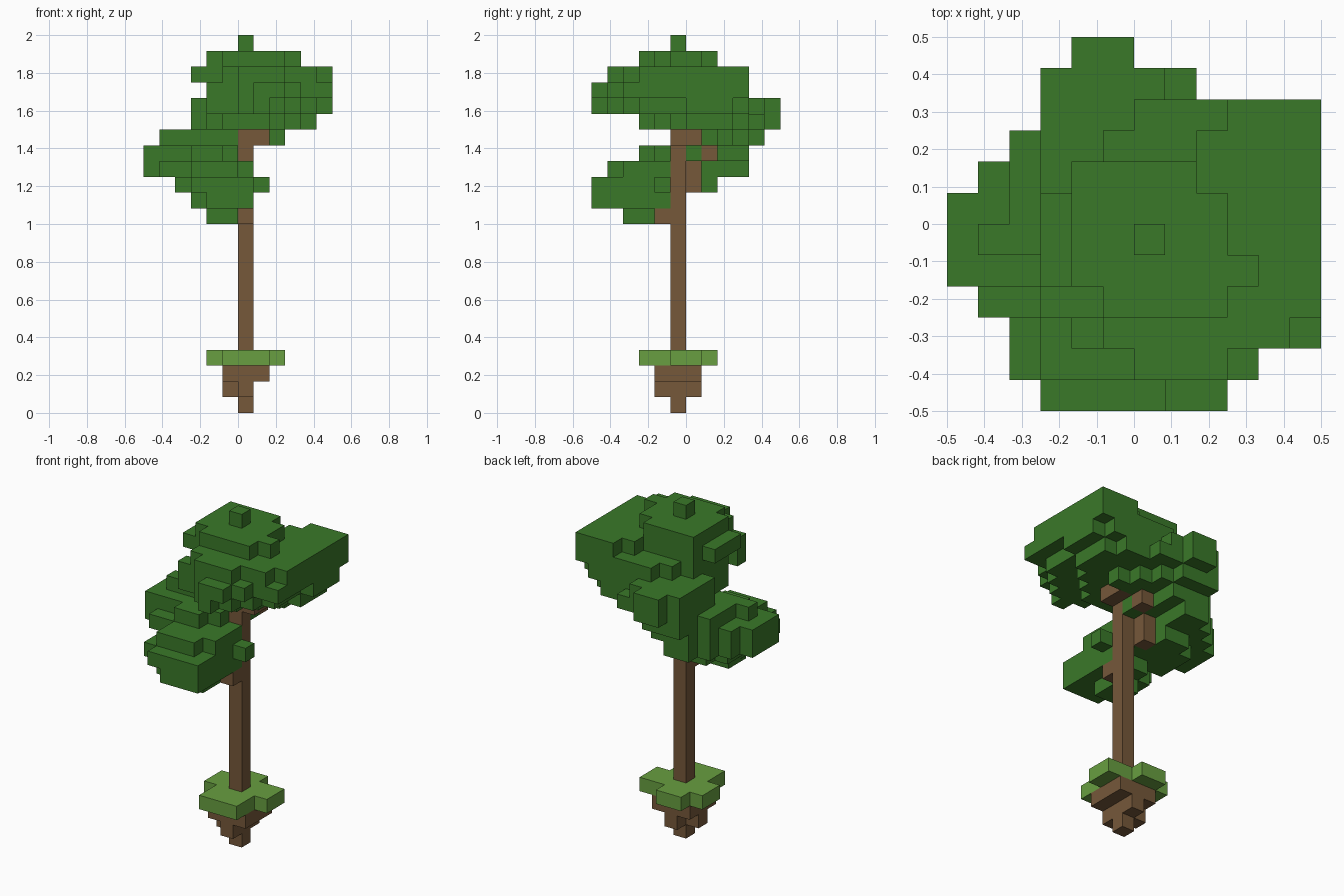
import bpy
import bmesh
from mathutils import Vector

cube = bpy.data.objects.get("Cube")
if cube:
    bpy.data.objects.remove(cube, do_unlink=True)

UNIT = 1 / 12  # edge of one block
SIDES = [Vector(d) for d in ((1, 0, 0), (-1, 0, 0), (0, 1, 0),
                             (0, -1, 0), (0, 0, 1), (0, 0, -1))]


def material(name, rgb):
    mat = bpy.data.materials.new(name)
    mat.use_nodes = True
    mat.diffuse_color = (*rgb, 1)
    mat.node_tree.nodes["Principled BSDF"].inputs["Base Color"].default_value = (*rgb, 1)
    return mat


bark = material("brown bark", (0.18, 0.098, 0.042))
leaf = material("dark green leaf", (0.042, 0.19, 0.022))
grass = material("light green grass", (0.138, 0.345, 0.052))

filled = set()
parts = []


def part(name, mat, layers=(), blocks=()):
    """Layers are (height, first row y, x spans of successive rows)."""
    cells = set(blocks)
    for z, y, spans in layers:
        for row, (start, end) in enumerate(spans):
            cells.update((x, y + row, z) for x in range(start, end))
    cells -= filled
    filled.update(cells)
    parts.append((name, mat, cells))


def build(name, mat, cells):
    """Skin the blocks with only their exposed faces."""
    bm = bmesh.new()
    for cell in sorted(cells):
        centre = Vector(cell) + Vector((0.5, 0.5, 0.5))
        for n in SIDES:
            if tuple(int(c + d) for c, d in zip(cell, n)) in filled:
                continue
            u = Vector((n.y, n.z, n.x))
            v = n.cross(u)
            corners = [centre + (n + a * u + b * v) / 2
                       for a, b in ((-1, -1), (1, -1), (1, 1), (-1, 1))]
            bm.faces.new([bm.verts.new(c * UNIT) for c in corners])
    bmesh.ops.remove_doubles(bm, verts=bm.verts[:], dist=0.001)
    mesh = bpy.data.meshes.new(name)
    bm.to_mesh(mesh)
    bm.free()
    mesh.materials.append(mat)
    bpy.context.collection.objects.link(bpy.data.objects.new(name, mesh))


# Trunk
part("trunk", bark, blocks=[(0, -1, z) for z in range(3, 19)])

# Short branches reaching into the crowns
part("front_branch", bark, blocks=[(0, -2, 12)])
part("back_branch", bark, blocks=[(-1, 0, 14), (-1, 0, 15), (0, 1, 16)])
part("top_branch", bark, blocks=[(0, 0, 17), (1, -1, 17), (1, 0, 17)])

# Soil clump and turf
part("soil", bark, [
    (0, -1, [(0, 1)]),
    (1, -2, [(0, 1), (-1, 1), (0, 1)]),
    (2, -2, [(-1, 2)] * 3),
])
part("turf", grass, [
    (3, -3, [(-1, 2), (-1, 2), (-2, 3), (-2, 3), (-1, 1)]),
])

# Low crown at the front
part("front_crown", leaf, [
    (12, -4, [(-2, 0), (-2, 0)]),
    (13, -6, [(-2, 1), (-3, 1), (-3, 1), (-3, 1), (-2, 1)]),
    (14, -6, [(-3, 1), (-4, 1), (-4, 1), (-3, 1), (-3, 1)]),
    (15, -5, [(-3, 0), (-3, 1), (-3, 1), (-3, 1)]),
    (16, -3, [(-3, -1), (-3, 0)]),
], [(1, -2, 14)])

# Crown on the right-hand side
part("right_crown", leaf, [
    (14, -3, [(-3, 0), (-4, 0), (-4, 0), (-4, -1), (-3, -1)]),
    (15, -3, [(-5, 0), (-6, 0), (-6, 0), (-6, -1), (-5, -1), (-4, -1)]),
    (16, -2, [(-6, 0), (-6, 0), (-6, 0), (-5, -1), (-4, -1)]),
    (17, -1, [(-5, 0), (-4, 0), (-4, 0), (-4, 0)]),
], [(0, 0, 16)])

# Crown at the back
part("back_crown", leaf, [
    (14, 1, [(-2, -1)]),
    (15, 1, [(-3, -1), (-3, -1), (-3, -1)]),
    (16, 1, [(-3, 0), (-3, 0), (-3, 0)]),
    (17, 1, [(-3, 3), (-3, 2), (-3, 1), (-3, 0)]),
    (18, 1, [(-3, 2), (-3, 2), (-3, 2), (-3, 2), (-2, 0)]),
    (19, 1, [(-3, 2), (-3, 2), (-3, 2), (-3, 1), (-2, 0)]),
])

# Wide crown on top, ending in a single block
part("top_crown", leaf, [
    (18, -3, [(-1, 2), (-2, 3), (-2, 4), (0, 5), (0, 5), (0, 5), (1, 4)]),
    (19, -6, [(1, 2), (0, 3), (-2, 4), (-1, 5), (-2, 5), (-2, 5),
              (-2, 6), (-2, 6), (-1, 6), (0, 5)]),
    (20, -6, [(1, 3), (0, 4), (-2, 6), (-1, 6)] + [(-2, 6)] * 4
     + [(-1, 6), (0, 6)]),
    (21, -5, [(0, 3), (-1, 5), (-1, 6), (-3, 6), (-3, 6), (-3, 6),
              (-2, 6), (2, 6), (3, 6)]),
    (22, -3, [(-1, 3), (-2, 4), (-2, 3), (-2, 3), (-2, 2)]),
    (23, -1, [(0, 1)]),
])

for name, mat, cells in parts:
    build(name, mat, cells)
